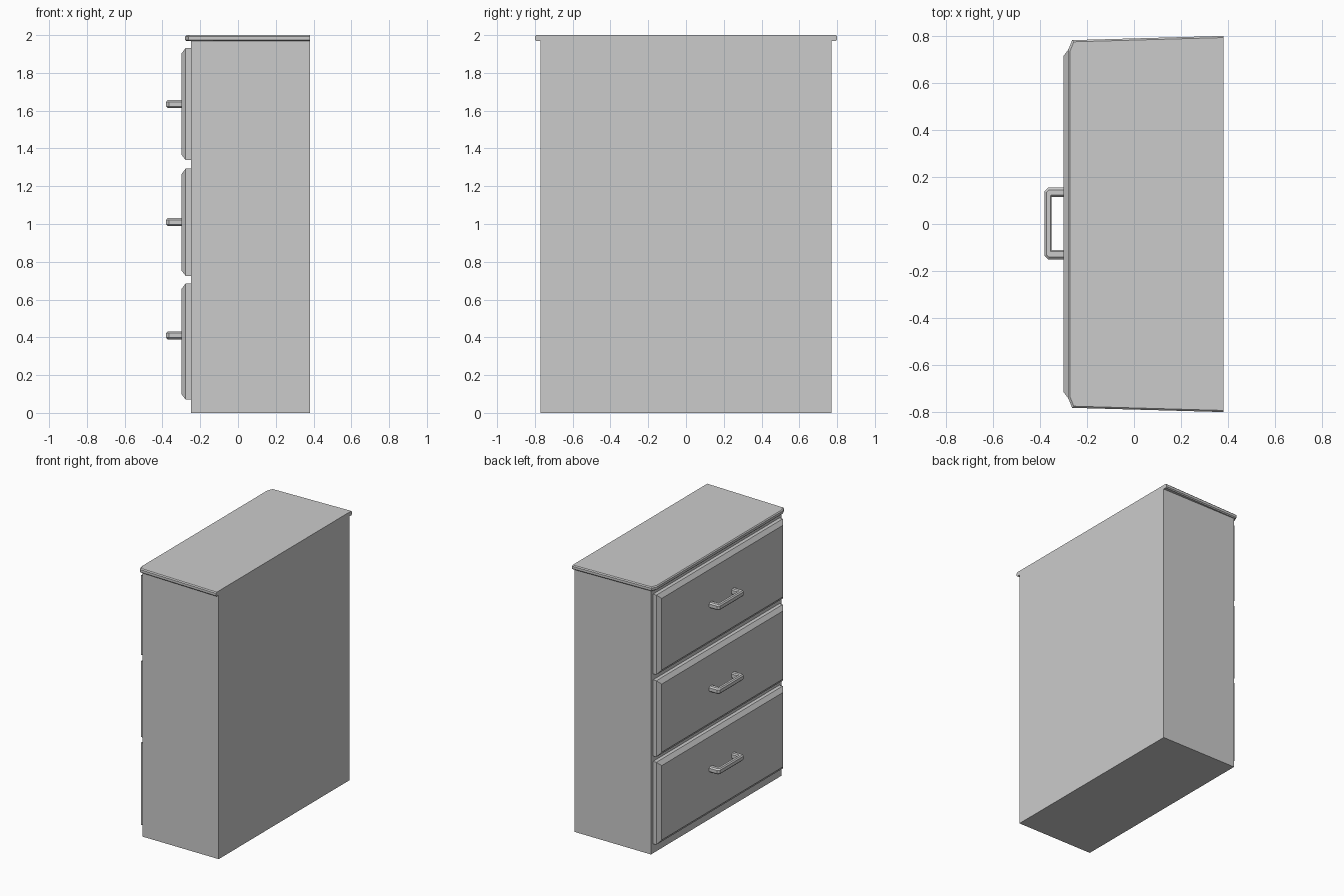
import bpy, bmesh

if "Cube" in bpy.data.objects:
    bpy.data.objects.remove(bpy.data.objects["Cube"])


def loft(name, loops, caps=True):
    """Skin a list of equal-length closed loops and cap both ends."""
    bm = bmesh.new()
    rings = [[bm.verts.new(p) for p in loop] for loop in loops]
    n = len(rings[0])
    for a, b in zip(rings, rings[1:]):
        for i in range(n):
            j = (i + 1) % n
            bm.faces.new((a[i], a[j], b[j], b[i]))
    if caps:
        bm.faces.new(rings[0])
        bm.faces.new(rings[-1])
    bmesh.ops.remove_doubles(bm, verts=bm.verts, dist=1e-5)
    bmesh.ops.recalc_face_normals(bm, faces=bm.faces)
    mesh = bpy.data.meshes.new(name)
    bm.to_mesh(mesh)
    bm.free()
    ob = bpy.data.objects.new(name, mesh)
    bpy.context.collection.objects.link(ob)
    return ob


def rect_yz(x, y, z0, z1):
    return [(x, -y, z0), (x, y, z0), (x, y, z1), (x, -y, z1)]


# Cabinet carcass
loft("cabinet_body", [rect_yz(-0.25, 0.77, 0, 1.97), rect_yz(0.38, 0.77, 0, 1.97)])

# Top board: slightly tapered, clipped drawer-side corners, eased edges
def top_loop(z, d):
    half = [(0.38, 0.80 - d), (-0.263 + d, 0.782 - d), (-0.28 + d, 0.74 - d)]
    outline = half + [(x, -y) for x, y in reversed(half)]
    return [(x, y, z) for x, y in outline]

loft("top_board", [top_loop(1.968, 0.007), top_loop(1.975, 0),
                   top_loop(1.993, 0), top_loop(2.0, 0.007)])

# Handle: chamfered bar swept along a U, given as outer and inner plan points
OUTER = [(-0.29, 0.155), (-0.366, 0.155), (-0.38, 0.141),
         (-0.38, -0.136), (-0.366, -0.15), (-0.29, -0.15)]
INNER = [(-0.29, 0.115), (-0.35, 0.115), (-0.35, 0.115),
         (-0.35, -0.11), (-0.35, -0.11), (-0.29, -0.11)]
SECTION = [(0, -0.013), (0.2, -0.021), (0.75, -0.021), (1, -0.012),
           (1, 0.012), (0.75, 0.021), (0.2, 0.021), (0, 0.013)]

def handle(name, zc):
    loops = []
    for (ox, oy), (ix, iy) in zip(OUTER, INNER):
        loops.append([(ix + (ox - ix) * t, iy + (oy - iy) * t, zc + dz)
                      for t, dz in SECTION])
    loft(name, loops)

# Drawer fronts with bevelled borders, plus their handles
DRAWERS = [("lower", 0.07, 0.685, 0.41), ("middle", 0.725, 1.293, 1.01),
           ("upper", 1.338, 1.932, 1.635)]
for label, z0, z1, zh in DRAWERS:
    loft(label + "_drawer_front", [
        rect_yz(-0.245, 0.745, z0, z1),
        rect_yz(-0.277, 0.745, z0, z1),
        rect_yz(-0.30, 0.715, z0 + 0.03, z1 - 0.03)])
    handle(label + "_drawer_handle", zh)
